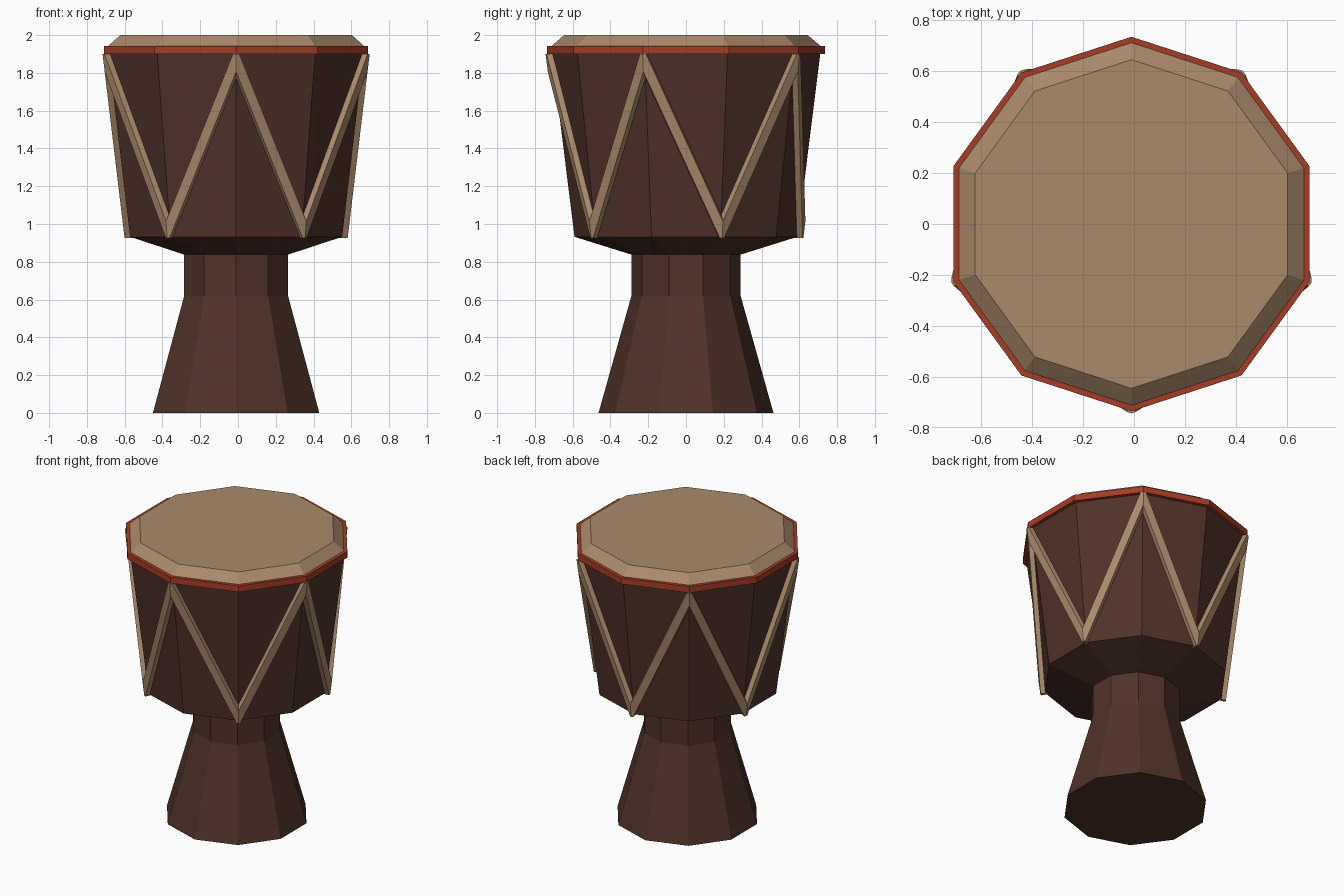
import bpy, bmesh, math
from mathutils import Vector

if "Cube" in bpy.data.objects:
    bpy.data.objects.remove(bpy.data.objects["Cube"])

CX = -0.01          # slight offset of the drum axis
SIDES = 10


def material(name, rgb):
    m = bpy.data.materials.new(name)
    lin = [((c / 255 + 0.055) / 1.055) ** 2.4 for c in rgb]
    m.diffuse_color = (*lin, 1)
    m.use_nodes = True
    m.node_tree.nodes["Principled BSDF"].inputs["Base Color"].default_value = m.diffuse_color
    return m


WOOD = material("dark wood", (80, 50, 41))
HIDE = material("tan hide", (170, 138, 107))
RED = material("red band", (166, 60, 38))


def add_object(name, bm, mat):
    bmesh.ops.recalc_face_normals(bm, faces=bm.faces)
    me = bpy.data.meshes.new(name)
    bm.to_mesh(me)
    bm.free()
    me.materials.append(mat)
    ob = bpy.data.objects.new(name, me)
    ob.location.x = CX
    bpy.context.collection.objects.link(ob)
    return ob


def corner(k, r, z):
    """Corner k of the decagon; corner 0 points to the front."""
    a = -math.pi / 2 + k * math.tau / SIDES
    return Vector((r * math.cos(a), r * math.sin(a), z))


def lathe(name, profile, mat):
    """Ten-sided solid from (radius, height) pairs, capped at both ends."""
    bm = bmesh.new()
    rings = [[bm.verts.new(corner(k, r, z)) for k in range(SIDES)] for r, z in profile]
    for a, b in zip(rings, rings[1:]):
        for k in range(SIDES):
            n = (k + 1) % SIDES
            bm.faces.new((a[k], a[n], b[n], b[k]))
    bm.faces.new(rings[0][::-1])
    bm.faces.new(rings[-1])
    return add_object(name, bm, mat)


def cut(bm, co, no):
    """Remove everything on the side the normal points to, and cap the hole."""
    res = bmesh.ops.bisect_plane(bm, geom=bm.verts[:] + bm.edges[:] + bm.faces[:],
                                 plane_co=co, plane_no=no, clear_outer=True)
    edges = [e for e in res["geom_cut"] if isinstance(e, bmesh.types.BMEdge)]
    if edges:
        bmesh.ops.holes_fill(bm, edges=edges, sides=0)


# Wooden body: foot, neck and bowl
lathe("drum_body", [(0.463, 0), (0.289, 0.62), (0.289, 0.838), (0.59, 0.932), (0.712, 1.91)], WOOD)

# Red rim band and the stretched hide on top
lathe("rim_band", [(0.735, 1.90), (0.735, 1.943)], RED)
lathe("drum_skin", [(0.715, 1.94), (0.645, 2.0)], HIDE)


# Zigzag straps: one mitred bar on each bowl facet, peaks at even corners
def strap(k):
    peak, valley = (k, k + 1) if k % 2 == 0 else (k + 1, k)
    top, low = corner(peak, 0.706, 1.855), corner(valley, 0.596, 0.98)
    along = (top - low).normalized()
    # facet normal from three corners of the bowl facet
    a, b, c = corner(k, 0.59, 0.932), corner(k + 1, 0.59, 0.932), corner(k, 0.712, 1.91)
    out = (b - a).cross(c - a).normalized()
    side = along.cross(out).normalized()
    bm = bmesh.new()
    section = [(-0.034, -0.015), (0.034, -0.015), (0.026, 0.03), (-0.026, 0.03)]
    ends = []
    for p in (low - along * 0.15, top + along * 0.15):
        ends.append([bm.verts.new(p + side * s + out * o) for s, o in section])
    for i in range(4):
        j = (i + 1) % 4
        bm.faces.new((ends[0][i], ends[0][j], ends[1][j], ends[1][i]))
    bm.faces.new(ends[0])
    bm.faces.new(ends[1])
    # mitre against the neighbouring straps, then blunt the tips
    for n, sign in ((k, -1), (k + 1, 1)):
        r = corner(n, 1, 0)
        cut(bm, Vector((0, 0, 0)), Vector((-r.y, r.x, 0)) * sign)
    cut(bm, Vector((0, 0, 1.90)), Vector((0, 0, 1)))
    cut(bm, Vector((0, 0, 0.925)), Vector((0, 0, -1)))
    add_object(f"strap_{k + 1}", bm, HIDE)


for k in range(SIDES):
    strap(k)
